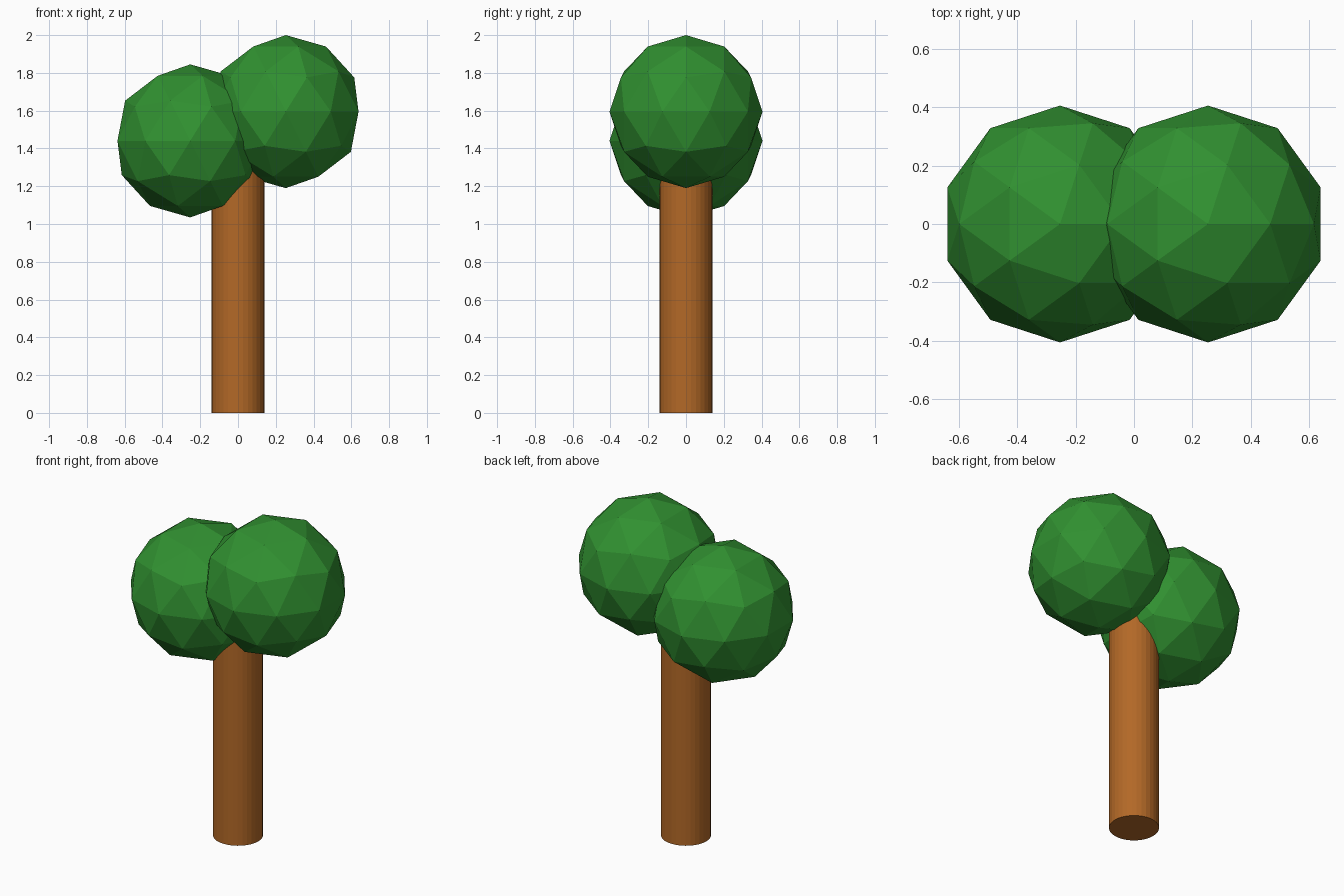
import bpy

# Remove the default cube
cube = bpy.data.objects.get("Cube")
if cube:
    bpy.data.objects.remove(cube, do_unlink=True)


def make_material(name, rgb):
    mat = bpy.data.materials.new(name)
    mat.use_nodes = True
    color = (*rgb, 1.0)
    mat.diffuse_color = color
    mat.node_tree.nodes["Principled BSDF"].inputs["Base Color"].default_value = color
    return mat


def finish(name, mat):
    obj = bpy.context.object
    obj.name = name
    obj.data.name = name
    obj.data.materials.append(mat)
    return obj


leaf_green = make_material("leaf green", (0.03, 0.28, 0.03))
bark_brown = make_material("bark brown", (0.45, 0.14, 0.02))

# Trunk: a straight column whose top is buried in the foliage
trunk_height = 1.4
bpy.ops.mesh.primitive_cylinder_add(
    vertices=32, radius=0.139, depth=trunk_height, location=(0, 0, trunk_height / 2))
finish("trunk", bark_brown)

# Foliage: two equal faceted balls, the left one higher
for name, x, z in (("foliage_left", 0.253, 1.595), ("foliage_right", -0.253, 1.44)):
    bpy.ops.mesh.primitive_ico_sphere_add(subdivisions=2, radius=0.405, location=(x, 0, z))
    finish(name, leaf_green)
